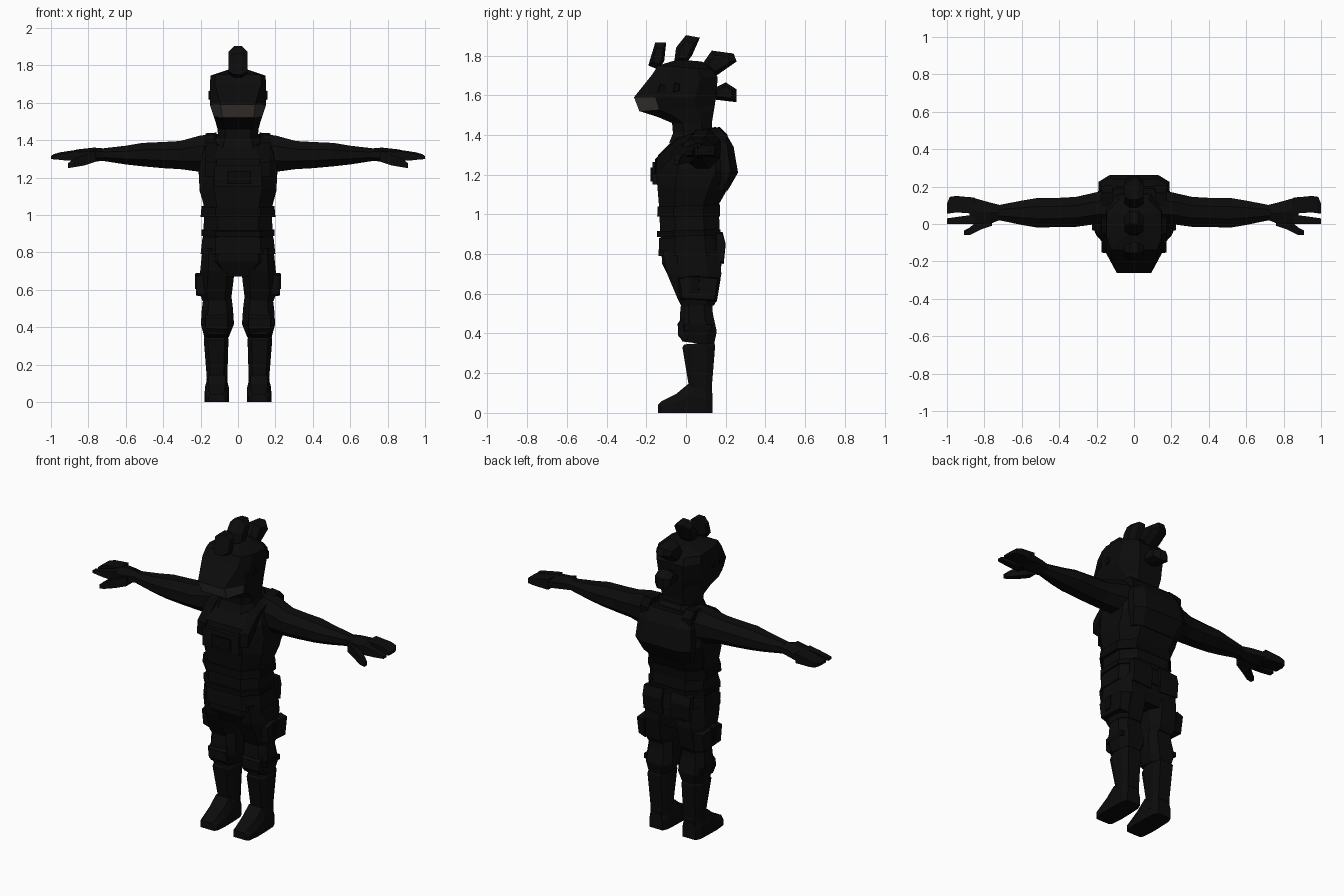
import bpy, bmesh, math


def material(name, rgb):
    m = bpy.data.materials.new(name)
    m.diffuse_color = (*rgb, 1)
    return m


BLACK = material("suit black", (0.0035, 0.0035, 0.0035))
DARK = material("gear black", (0.0025, 0.0025, 0.0025))
TAUPE = material("muzzle taupe", (0.042, 0.037, 0.033))


def loft(name, rings, mat=BLACK, mirror=False):
    """Skin a list of equal-length point rings and cap both ends."""
    bm = bmesh.new()
    vs = [[bm.verts.new(p) for p in r] for r in rings]
    n = len(vs[0])
    for a, b in zip(vs, vs[1:]):
        for i in range(n):
            j = (i + 1) % n
            bm.faces.new((a[i], a[j], b[j], b[i]))
    bm.faces.new(vs[0])
    bm.faces.new(vs[-1])
    bmesh.ops.recalc_face_normals(bm, faces=bm.faces[:])
    me = bpy.data.meshes.new(name)
    bm.to_mesh(me)
    bm.free()
    me.materials.append(mat)
    ob = bpy.data.objects.new(name, me)
    bpy.context.collection.objects.link(ob)
    if mirror:
        ob.modifiers.new("mirror", "MIRROR").use_mirror_merge = False
    return ob


def level(zf, zb, yf, yb, w, wf, wb, cx=0):
    """Eight-sided body section; front and back heights may differ."""
    d = yb - yf
    half = [(wf, yf), (w, yf + .26 * d), (w, yb - .26 * d), (wb, yb)]
    pts = half + [(-x, y) for x, y in reversed(half)]
    return [(cx + x, y, zf + (zb - zf) * (y - yf) / d) for x, y in pts]


def body(name, rows, mat=BLACK, mirror=False):
    return loft(name, [level(*r) for r in rows], mat, mirror)


def limb(name, rows, sides=6, mirror=True, mat=BLACK):
    """Sections across x: x, y range, z range."""
    rings = []
    for x, y0, y1, z0, z1 in rows:
        ring = []
        for i in range(sides):
            a = math.tau * (i + .5) / sides
            k = 1 / math.cos(math.pi / sides)
            ky = k if sides % 4 == 0 else 1 / math.cos(math.pi / 6)
            kz = k if sides % 4 == 0 else 1
            ring.append((x, (y0 + y1) / 2 + ky * math.cos(a) * (y1 - y0) / 2,
                         (z0 + z1) / 2 + kz * math.sin(a) * (z1 - z0) / 2))
        rings.append(ring)
    return loft(name, rings, mat, mirror)


def side_panel(name, outline, x0, x1, mat=DARK, inset=.8, mirror=False):
    """Extrude a (y, z) outline across x, with the outer end tapered."""
    cy = sum(p[0] for p in outline) / len(outline)
    cz = sum(p[1] for p in outline) / len(outline)
    small = [(cy + (y - cy) * inset, cz + (z - cz) * inset) for y, z in outline]
    if mirror:
        rings = [[(x0, y, z) for y, z in outline], [(x1, y, z) for y, z in small]]
    else:
        m = (x0 + x1) / 2
        h = (x1 - x0) * .2
        rings = [[(x0, y, z) for y, z in small], [(m - h, y, z) for y, z in outline],
                 [(m + h, y, z) for y, z in outline], [(x1, y, z) for y, z in small]]
    return loft(name, rings, mat, mirror)


def block(name, x, y, z, mat=DARK, mirror=False):
    ring = lambda h: [(x[0], y[0], h), (x[1], y[0], h), (x[1], y[1], h), (x[0], y[1], h)]
    return loft(name, [ring(z[0]), ring(z[1])], mat, mirror)


# Head and neck with coloured muzzle band
head = body("head", [
    (1.34, 1.38, -.06, .13, .10, .06, .06),
    (1.46, 1.46, -.07, .13, .11, .07, .07),
    (1.49, 1.52, -.14, .14, .12, .08, .08),
    (1.52, 1.55, -.235, .145, .13, .085, .08),
    (1.59, 1.585, -.262, .15, .15, .092, .08),
    (1.705, 1.69, -.17, .16, .15, .125, .09),
    (1.75, 1.73, -.14, .13, .147, .12, .08),
    (1.78, 1.77, -.04, .08, .05, .03, .03)])
head.data.materials.append(TAUPE)
for p in head.data.polygons:
    if 1.52 < p.center.z < 1.60 and p.center.y < -.18 and p.normal.y < -.3:
        p.material_index = 1

# Eyes and side lobes
side_panel("eye", [(-.15, 1.61), (-.11, 1.61), (-.10, 1.65), (-.13, 1.66)],
           .138, .152, inset=.7, mirror=True)
side_panel("ear", [(-.07, 1.61), (-.03, 1.62), (-.03, 1.66), (-.06, 1.67)],
           .14, .158, inset=.7, mirror=True)

# Row of crest tufts
tufts = [
    [(-.19, 1.75), (-.155, 1.865), (-.10, 1.865), (-.11, 1.77), (-.14, 1.73)],
    [(-.06, 1.76), (-.05, 1.84), (0, 1.903), (.07, 1.89), (.03, 1.80), (0, 1.76)],
    [(.07, 1.74), (.13, 1.825), (.24, 1.81), (.255, 1.77), (.14, 1.69)],
    [(.13, 1.63), (.20, 1.665), (.255, 1.63), (.255, 1.565), (.13, 1.58)]]
for i, t in enumerate(tufts):
    side_panel(f"crest_tuft_{i + 1}", t, -.052, .052, BLACK, .6)

# Torso with bulging upper back
body("torso", [
    (.67, .67, -.08, .16, .10, .06, .06),
    (.75, .75, -.12, .18, .195, .11, .12),
    (.90, .90, -.13, .17, .185, .11, .11),
    (1.03, 1.05, -.135, .165, .18, .11, .11),
    (1.15, 1.12, -.145, .205, .205, .13, .12),
    (1.24, 1.21, -.145, .255, .21, .13, .13),
    (1.30, 1.34, -.14, .235, .195, .12, .13),
    (1.37, 1.42, -.07, .19, .17, .09, .10)])

# Vest hem, belt and hip shell
body("vest_hem", [(.99, .99, -.145, .17, .20, .12, .12),
                  (1.04, 1.05, -.143, .172, .195, .12, .12)], DARK)
body("belt", [(.885, .895, -.145, .175, .195, .12, .12),
              (.915, .925, -.145, .175, .195, .12, .12)], DARK)
body("hip_shell", [(.79, .79, -.138, .185, .20, .12, .12),
                   (.88, .88, -.136, .175, .19, .12, .12)])
side_panel("rear_pocket", [(.15, .76), (.19, .75), (.20, .85), (.185, .91), (.15, .91)],
           .03, .16, BLACK, .9, True)

# Chest pouch with raised flap, shoulder straps, back pack and side buckles
block("chest_pouch", (-.125, .125), (-.168, -.12), (1.15, 1.265), BLACK)
block("pouch_flap", (-.06, .07), (-.178, -.16), (1.165, 1.235))
side_panel("shoulder_strap", [(-.16, 1.20), (-.155, 1.28), (-.05, 1.38), (.09, 1.43),
           (.17, 1.44), (.21, 1.40), (.21, 1.36), (.05, 1.36), (-.10, 1.26)],
           .115, .175, mirror=True, inset=.96)
body("back_pack", [(1.12, 1.12, .12, .21, .16, .15, .11),
                   (1.21, 1.21, .12, .262, .19, .17, .13),
                   (1.34, 1.34, .12, .24, .18, .16, .12),
                   (1.41, 1.41, .12, .20, .15, .13, .10)])
body("collar", [(1.36, 1.40, -.085, .17, .13, .08, .08),
                (1.41, 1.44, -.065, .15, .115, .07, .07)])

# Arms and hands
limb("arm", [
    (.13, .0, .18, 1.23, 1.43), (.20, .0, .17, 1.23, 1.425),
    (.31, -.015, .145, 1.245, 1.395), (.40, -.015, .14, 1.25, 1.39),
    (.51, -.02, .14, 1.26, 1.385), (.60, -.005, .125, 1.27, 1.37),
    (.73, .022, .10, 1.29, 1.355)], 8)
limb("palm", [(.71, .025, .10, 1.29, 1.355), (.77, .0, .115, 1.285, 1.36),
              (.86, .0, .14, 1.285, 1.35), (.88, .01, .145, 1.29, 1.345)])
limb("fingers", [(.85, .055, .14, 1.288, 1.35), (.95, .062, .15, 1.295, 1.335),
                 (.985, .057, .145, 1.297, 1.325), (1.0, .055, .11, 1.30, 1.315)], 4)
limb("index_finger", [(.85, .0, .05, 1.288, 1.345), (.93, .0, .04, 1.292, 1.33),
                      (1.0, .0, .03, 1.30, 1.315)], 4)
limb("thumb", [(.76, -.01, .05, 1.285, 1.345), (.82, -.03, .03, 1.265, 1.32),
               (.88, -.06, -.02, 1.255, 1.30), (.91, -.06, -.035, 1.25, 1.275)], 4)

# Trouser legs
body("thigh", [
    (.82, .82, -.12, .17, .085, .05, .05, .105),
    (.70, .70, -.095, .178, .092, .05, .05, .11),
    (.57, .57, -.04, .155, .083, .05, .05, .117),
    (.54, .54, -.025, .14, .075, .045, .045, .115)], BLACK, True)
body("lower_trouser", [
    (.60, .60, -.02, .13, .07, .04, .04, .11),
    (.50, .50, -.03, .135, .083, .05, .05, .11),
    (.43, .41, -.03, .155, .088, .055, .055, .11),
    (.36, .34, -.02, .14, .065, .04, .04, .115)], BLACK, True)

# Knee pads
side_panel("knee_pad", [(-.015, .36), (-.04, .39), (-.042, .45), (-.02, .48), (.03, .45),
                        (.03, .37)], .055, .175, BLACK, .9, True)
block("knee_strap", (.045, .198), (-.01, .13), (.415, .445), DARK, True)

# Thigh pouches with plates and a strap
side_panel("thigh_pouch", [(-.03, .57), (.155, .56), (.175, .68), (.02, .695), (-.045, .68)],
           .17, .225, BLACK, .88, True)
side_panel("pouch_plate", [(.02, .60), (.065, .60), (.07, .69), (.02, .69)],
           .215, .23, DARK, .9, True)

# Boots: shaft and foot
body("boot_shaft", [
    (.05, .05, -.02, .13, .062, .04, .04, .113),
    (.13, .13, .015, .13, .055, .035, .04, .112),
    (.33, .34, -.018, .147, .066, .045, .045, .117),
    (.345, .355, -.01, .14, .06, .04, .04, .117)], BLACK, True)
foot = [(-.14, 0, .045, .042), (-.125, 0, .058, .058), (-.05, 0, .065, .095),
        (.01, 0, .064, .145), (.10, 0, .06, .145), (.133, 0, .045, .10)]
loft("boot_foot", [[(.113 - w, y, z), (.113 + w, y, z), (.113 + w, y, h * .55),
                    (.113 + w * .7, y, h), (.113 - w * .7, y, h), (.113 - w, y, h * .55)]
                   for y, z, w, h in foot], BLACK, True)
